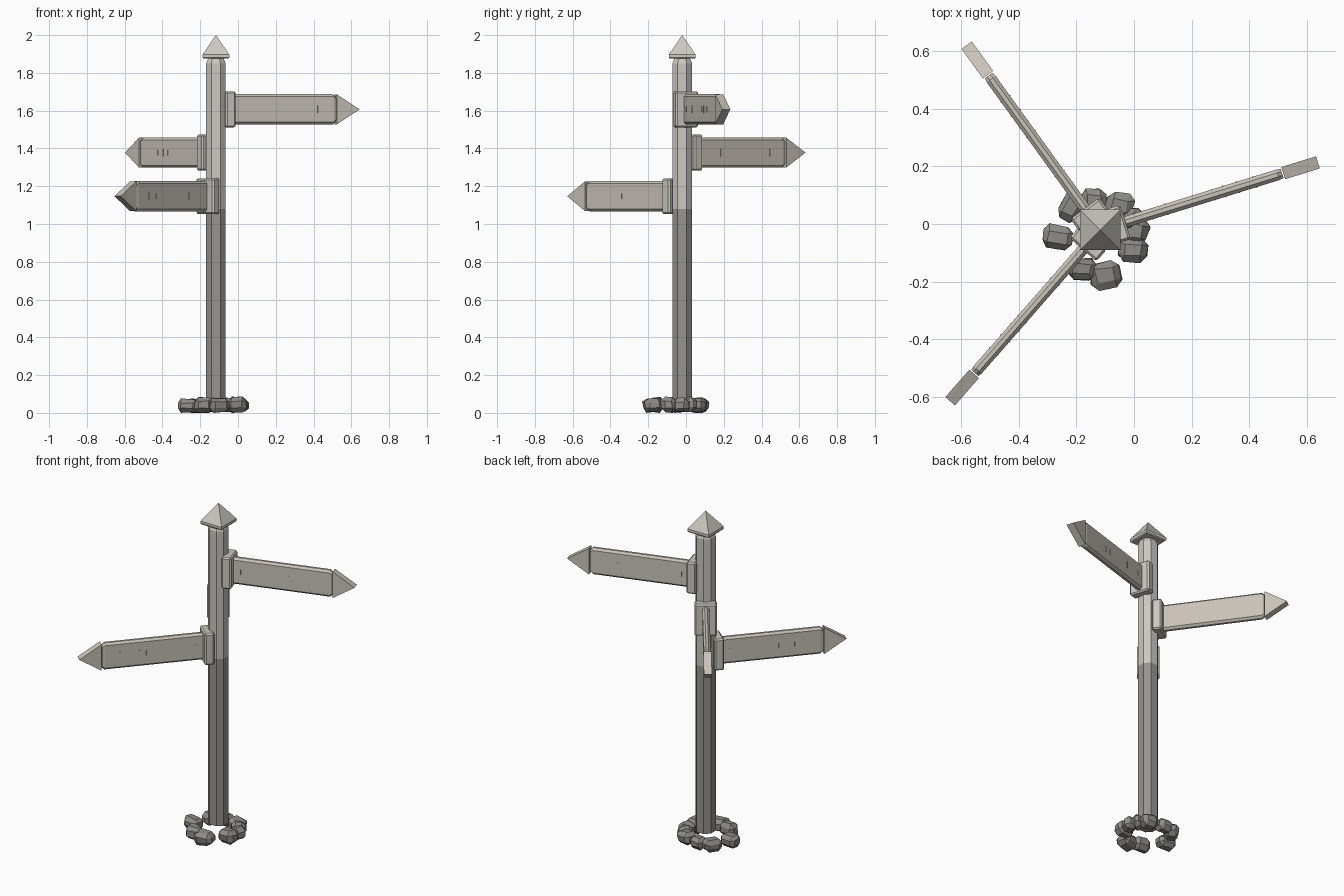
import bpy, bmesh, math, random
from mathutils import Matrix, Vector

if "Cube" in bpy.data.objects:
    bpy.data.objects.remove(bpy.data.objects["Cube"])

random.seed(4)
PX, PY = -0.117, -0.02          # post axis


def material(name, rgb):
    m = bpy.data.materials.new(name)
    m.diffuse_color = (*rgb, 1)
    m.use_nodes = True
    m.node_tree.nodes["Principled BSDF"].inputs["Base Color"].default_value = m.diffuse_color
    return m


PALE = material("pale wood", (0.60, 0.58, 0.53))
BOARD = material("board wood", (0.58, 0.54, 0.48))
DARK = material("dark wood", (0.31, 0.30, 0.27))
STONE = material("stone", (0.27, 0.26, 0.24))


def finish(bm, name, mats, matrix=None):
    bmesh.ops.recalc_face_normals(bm, faces=bm.faces)
    if matrix:
        bm.transform(matrix)
    me = bpy.data.meshes.new(name)
    bm.to_mesh(me)
    bm.free()
    for m in mats:
        me.materials.append(m)
    ob = bpy.data.objects.new(name, me)
    bpy.context.collection.objects.link(ob)
    return ob


def loft(rings):
    """Skin a stack of equal-length point rings and cap both ends."""
    bm = bmesh.new()
    vs = [[bm.verts.new(p) for p in r] for r in rings]
    n = len(vs[0])
    for a, b in zip(vs, vs[1:]):
        for i in range(n):
            bm.faces.new((a[i], a[(i + 1) % n], b[(i + 1) % n], b[i]))
    bm.faces.new(vs[0][::-1])
    bm.faces.new(vs[-1])
    return bm


def chamfered(w, h, c):
    """Rectangle with cut corners, half sizes w and h."""
    return [(w, c - h), (w, h - c), (w - c, h), (c - w, h),
            (-w, h - c), (-w, c - h), (c - w, -h), (w - c, -h)]


def box(size, centre, bevel):
    bm = bmesh.new()
    bmesh.ops.create_cube(bm, size=1, matrix=Matrix.Translation(centre)
                          @ Matrix.Diagonal((*size, 1)))
    if bevel:
        bmesh.ops.bevel(bm, geom=bm.edges[:], offset=bevel, segments=1,
                        affect='EDGES')
    return bm


AXIS = Matrix.Translation((PX, PY, 0))

# Post: octagonal shaft, dark below and pale above, tapered at the top
levels = [(0.07, 0.052), (1.08, 0.052), (1.85, 0.052), (1.88, 0.04)]
bm = loft([[(x, y, z) for x, y in chamfered(w, w, w * 0.54)] for z, w in levels])
post = finish(bm, "post", [PALE, DARK], AXIS)
for p in post.data.polygons:
    p.material_index = 1 if p.center.z < 1.08 else 0

# Cap: square slab with chamfered rim, and a pyramid
square = [(-1, -1), (1, -1), (1, 1), (-1, 1)]
slab = [(1.876, 0.066), (1.882, 0.071), (1.897, 0.071), (1.905, 0.064)]
finish(loft([[(x * w, y * w, z) for x, y in square] for z, w in slab]),
       "cap_slab", [PALE], AXIS)
bm = bmesh.new()
bmesh.ops.create_cone(bm, cap_ends=True, segments=4, radius1=0.069 * math.sqrt(2),
                      radius2=0, depth=0.1,
                      matrix=Matrix.Translation((0, 0, 1.95))
                      @ Matrix.Rotation(math.pi / 4, 4, 'Z'))
finish(bm, "cap_pyramid", [PALE], AXIS)


# Signs: each is built along +x from the post axis, then turned and raised
def sign(label, angle, z):
    place = Matrix.Translation((PX, PY, z)) @ Matrix.Rotation(math.radians(angle), 4, 'Z')
    finish(box((0.055, 0.124, 0.19), (0.064, 0, 0), 0.008),
           label + "_mount", [PALE], place)
    # board with bevelled long edges and ends
    ends = [(0.08, 1), (0.645, 1), (0.66, 0.84)]
    finish(loft([[(x, y * s, h * s) for y, h in chamfered(0.019, 0.08, 0.012)]
                 for x, s in ends]), label + "_board", [BOARD], place)
    # arrow head
    tri = [(0.664, -0.079), (0.79, 0), (0.664, 0.079)]
    finish(loft([[(x, y, h) for x, h in tri] for y in (-0.022, 0.022)]),
           label + "_arrow", [BOARD], place)
    # fine raised grain marks on both faces
    for side in (-1, 1):
        for i, x in enumerate((0.133, 0.24, 0.41, 0.45, 0.50, 0.56)):
            finish(box((0.004, 0.003, 0.03 + 0.01 * (i % 2)),
                       (x, side * 0.0195, 0), 0),
                   f"{label}_grain", [BOARD], place)


sign("upper_sign", 17.2, 1.607)
sign("middle_sign", 125.9, 1.378)
sign("lower_sign", 228.8, 1.147)

# Stones around the foot: x, y, length, width, turn
stones = [(-0.265, -0.045, 0.105, 0.08, -8), (-0.215, 0.06, 0.10, 0.08, 60),
          (-0.14, 0.08, 0.09, 0.08, 0), (-0.05, 0.065, 0.095, 0.085, -10),
          (0.012, -0.025, 0.09, 0.075, 75), (-0.005, -0.09, 0.10, 0.08, -5),
          (-0.10, -0.178, 0.105, 0.09, 12), (-0.18, -0.155, 0.10, 0.075, -5),
          (-0.01, 0.02, 0.08, 0.06, 40)]
for x, y, l, w, turn in stones:
    h = random.uniform(0.068, 0.08)
    bm = box((l, w, h), (0, 0, 0), 0.021)
    for v in bm.verts:
        v.co += Vector([random.uniform(-0.004, 0.004) for _ in range(3)])
    bm.transform(Matrix.Rotation(math.radians(turn), 4, 'Z'))
    low = min(v.co.z for v in bm.verts)
    finish(bm, "stone", [STONE], Matrix.Translation((x, y, 0.004 * (l < 0.1) - low)))
